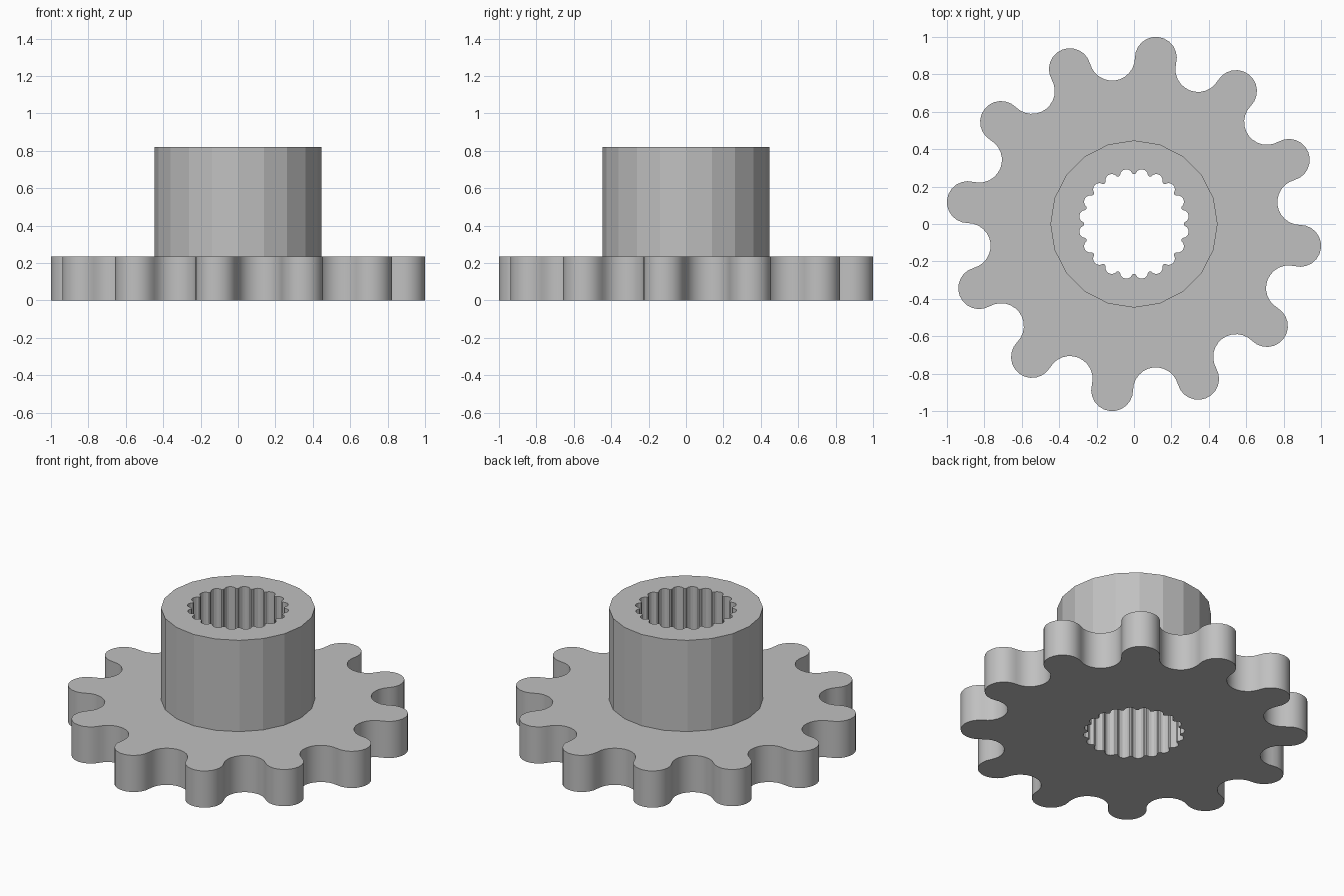
import bpy, bmesh, math
from mathutils import Vector

if "Cube" in bpy.data.objects:
    bpy.data.objects.remove(bpy.data.objects["Cube"])

TEETH, SPLINES = 12, 20
PLATE_H, HUB_H, HUB_R = 0.235, 0.82, 0.447

steel = bpy.data.materials.new("steel grey")
steel.diffuse_color = (0.53, 0.53, 0.53, 1)
steel.use_nodes = True
steel.node_tree.nodes["Principled BSDF"].inputs["Base Color"].default_value = steel.diffuse_color


def polar(r, deg):
    a = math.radians(deg)
    return Vector((r * math.cos(a), r * math.sin(a)))


def sprocket_outline(pitch_r=0.896, tip_r=0.112, phase=-7.5, steps=12):
    """Alternating round tips and round valleys, tangent to each other."""
    half = 180 / TEETH
    valley_r = 2 * pitch_r * math.sin(math.radians(half / 2)) - tip_r
    pts = []
    for i in range(TEETH):
        a = phase + i * 2 * half
        tip, valley = polar(pitch_r, a), polar(pitch_r, a + half)
        # tip arc bulges outward, valley arc bulges inward
        s = 90 + half / 2
        for k in range(steps):
            pts.append(tip + polar(tip_r, a - s + 2 * s * k / steps))
        b, s = a + half, 90 - half / 2
        for k in range(steps):
            pts.append(valley + polar(valley_r, b + 180 + s - 2 * s * k / steps))
    return pts


def spline_outline():
    """Rounded grooves separated by narrow inward ridges."""
    prof = ((0, 0.267), (0.1, 0.270), (0.2, 0.284), (0.34, 0.293),
            (0.5, 0.296), (0.66, 0.293), (0.8, 0.284), (0.9, 0.270))
    return [polar(r, 90 + (i + t) * 360 / SPLINES)
            for i in range(SPLINES) for t, r in prof]


def loop(bm, pts, z):
    vs = [bm.verts.new((p.x, p.y, z)) for p in pts]
    return vs, [bm.edges.new((vs[i - 1], vs[i])) for i in range(len(vs))]


def cap(bm, a, b):
    bmesh.ops.triangle_fill(bm, edges=a[1] + b[1], use_beauty=True,
                            normal=(0, 0, 1))


def wall(bm, low, high, inward=False):
    for i in range(len(low[0])):
        q = [low[0][i - 1], low[0][i], high[0][i], high[0][i - 1]]
        bm.faces.new(q[::-1] if inward else q)


def finish(bm, name, angle):
    # level faces look up, except those lying on the ground
    for f in bm.faces:
        f.normal_update()
        if abs(f.normal.z) > 0.9:
            up = f.calc_center_median().z > 0.01
            if (f.normal.z > 0) != up:
                f.normal_flip()
    me = bpy.data.meshes.new(name)
    bm.to_mesh(me)
    bm.free()
    me.materials.append(steel)
    ob = bpy.data.objects.new(name, me)
    bpy.context.collection.objects.link(ob)
    if angle:
        bpy.ops.object.select_all(action='DESELECT')
        ob.select_set(True)
        bpy.context.view_layer.objects.active = ob
        bpy.ops.object.shade_smooth_by_angle(angle=math.radians(angle))


hub_pts = [polar(HUB_R, i * 18) for i in range(20)]

# Toothed plate, open in the middle where the hub sits
bm = bmesh.new()
teeth = sprocket_outline()
t0, t1 = loop(bm, teeth, 0), loop(bm, teeth, PLATE_H)
wall(bm, t0, t1)
cap(bm, t0, loop(bm, hub_pts, 0))
cap(bm, t1, loop(bm, hub_pts, PLATE_H))
finish(bm, "toothed_plate", 30)

# Hub: faceted outside, splined bore running right through
bm = bmesh.new()
bore = spline_outline()
b0, b1 = loop(bm, bore, 0), loop(bm, bore, HUB_H)
h1 = loop(bm, hub_pts, HUB_H)
wall(bm, loop(bm, hub_pts, PLATE_H), h1)
wall(bm, b0, b1, inward=True)
cap(bm, b0, loop(bm, hub_pts, 0))
cap(bm, b1, h1)
finish(bm, "splined_hub", 15)
